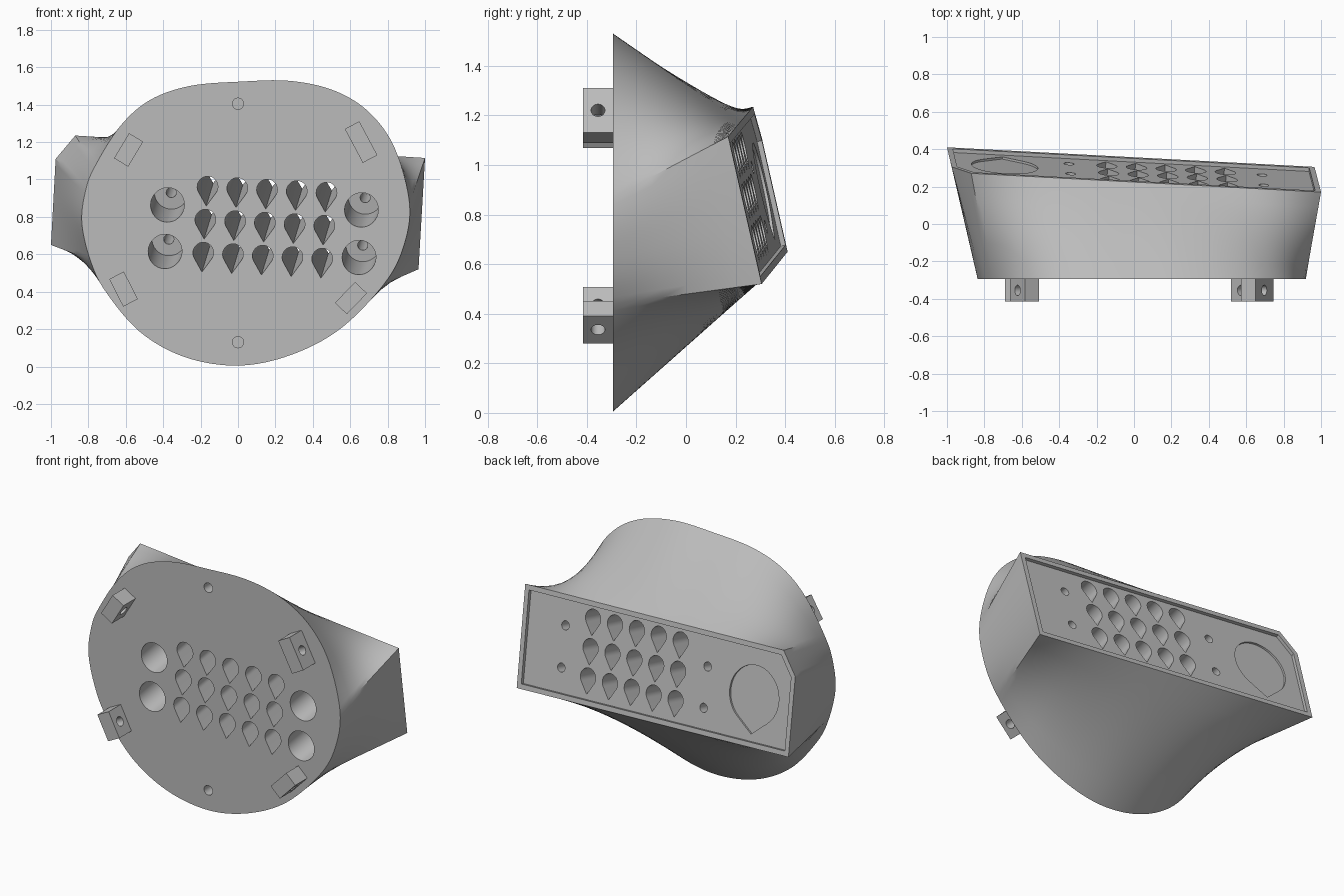
import bpy, bmesh
from math import sin, cos, asin, pi, radians
from mathutils import Vector

cube = bpy.data.objects.get("Cube")
if cube:
    bpy.data.objects.remove(cube, do_unlink=True)

grey = bpy.data.materials.new("plain grey")
grey.use_nodes = True
grey.diffuse_color = (0.5, 0.5, 0.5, 1)
grey.node_tree.nodes["Principled BSDF"].inputs["Base Color"].default_value = grey.diffuse_color

FRONT = -0.295


def loft(bm, rings):
    """Skin a list of equal closed rings and cap both ends."""
    vs = [[bm.verts.new(p) for p in ring] for ring in rings]
    n = len(vs[0])
    for a, b in zip(vs, vs[1:]):
        for i in range(n):
            j = (i + 1) % n
            bm.faces.new((a[i], a[j], b[j], b[i]))
    bm.faces.new(vs[0])
    bm.faces.new(vs[-1])


def make(name, bm):
    bmesh.ops.recalc_face_normals(bm, faces=bm.faces)
    mesh = bpy.data.meshes.new(name)
    bm.to_mesh(mesh)
    bm.free()
    mesh.materials.append(grey)
    ob = bpy.data.objects.new(name, mesh)
    bpy.context.collection.objects.link(ob)
    return ob


def cut_and_shade(ob, cutter_bm):
    cutter = make("cutter", cutter_bm)
    cutter.hide_render = True
    mod = ob.modifiers.new("holes", 'BOOLEAN')
    mod.operation, mod.solver, mod.object = 'DIFFERENCE', 'EXACT', cutter
    bpy.ops.object.select_all(action='DESELECT')
    bpy.context.view_layer.objects.active = ob
    ob.select_set(True)
    bpy.ops.object.modifier_apply(modifier=mod.name)
    bpy.data.objects.remove(cutter, do_unlink=True)
    bpy.ops.object.shade_smooth_by_angle(angle=radians(30))


# Tilted back panel and its local axes
def on_panel(x, z):
    return Vector((x, 0.487 - 0.068 * x - 0.223 * z, z))


normal = Vector((0.068, 1, 0.223)).normalized()
right = Vector((1, 0, -0.055))
right = (right - normal * right.dot(normal)).normalized()
up = right.cross(normal)


def ring(centre, shape, u=right, v=up):
    return [centre + u * a + v * b for a, b in shape]


def circle(r, n=32):
    return [(r * cos(2 * pi * i / n), r * sin(2 * pi * i / n)) for i in range(n)]


def teardrop(r, tip, n=28):
    """Round on top, with straight sides running to a point below."""
    a = asin(r / tip)
    angles = [-a + (pi + 2 * a) * i / n for i in range(n + 1)]
    return [(r * cos(t), r * sin(t)) for t in angles] + [(0, -tip)]


# Front outline, running past the anchors that meet the panel corners
outline = [(.917, .87), (.84, 1.163), (.706, 1.355), (.52, 1.473), (.28, 1.527),
           (.01, 1.523), (-.257, 1.5), (-.47, 1.425), (-.63, 1.285), (-.765, 1.07),
           (-.815, .94), (-.835, .77), (-.79, .57), (-.71, .404), (-.524, .185),
           (-.283, .05), (0, .005), (.278, .06), (.545, .2), (.78, .44), (.885, .64)]
anchors = [0, 9, 10, 12, 19, len(outline)]
corners = [on_panel(x, z) for x, z in
           [(1, 1.115), (-.87, 1.235), (-.975, 1.11), (-1, .65), (.965, .52)]]


def spline(i, t):
    p = [Vector((x, FRONT, z)) for x, z in (outline[(i + k) % len(outline)] for k in (-1, 0, 1, 2))]
    return p[1] + 0.5 * t * (p[2] - p[0] + t * (2 * p[0] - 5 * p[1] + 4 * p[2] - p[3]
                             + t * (3 * (p[1] - p[2]) + p[3] - p[0])))


def inset(pts, w):
    out = []
    for i, p in enumerate(pts):
        a = (p - pts[i - 1]).normalized()
        b = (pts[(i + 1) % len(pts)] - p).normalized()
        out.append(p + (b - a) * w / a.cross(b).length)
    return out


# Body: ruled skin from the outline to the panel, then a rim and recess
inner = inset(corners, 0.03)
front_ring, back_ring, rim_ring = [], [], []
for s in range(5):
    span = [spline(i, k / 8) for i in range(anchors[s], anchors[s + 1]) for k in range(8)]
    span.append(spline(anchors[s + 1] % len(outline), 0))
    dist = [0]
    for a, b in zip(span, span[1:]):
        dist.append(dist[-1] + (b - a).length)
    e = (s + 1) % 5
    for p, d in zip(span[:-1], dist):
        f = d / dist[-1]
        front_ring.append(p)
        back_ring.append(corners[s].lerp(corners[e], f))
        rim_ring.append(inner[s].lerp(inner[e], f))
rings = [[a.lerp(b, k / 6) for a, b in zip(front_ring, back_ring)] for k in range(7)]
rings += [rim_ring, [p - normal * 0.02 for p in rim_ring]]
bm = bmesh.new()
loft(bm, rings)
body = make("body", bm)

cuts = bmesh.new()
# Grid of teardrop passages
drop = [(a, b + 0.0225) for a, b in teardrop(0.055, 0.1)]
for row in (-1, 0, 1):
    for col in range(-2, 3):
        c = Vector((0.142 + 0.159 * col - 0.0115 * row, FRONT, 0.745 - 0.008 * col - 0.1765 * row))
        loft(cuts, [ring(c + normal * t, drop) for t in (-0.1, 0.9)])
# Stepped bores: wide at the front, narrow at the panel
for x, z in [(.66, .837), (.647, .583), (-.377, .864), (-.39, .615)]:
    c = Vector((x, FRONT, z))
    loft(cuts, [ring(c + normal * t, circle(r)) for t, r in
                ((-0.1, 0.09), (0.3, 0.09), (0.3, 0.027), (0.9, 0.027))])
# Blind dimples at top and bottom of the front
for z in (1.405, 0.13):
    loft(cuts, [ring(Vector((0, y, z)), circle(0.03), Vector((1, 0, 0)), Vector((0, 0, 1)))
                for y in (FRONT - 0.1, FRONT + 0.08)])
# Shallow large teardrop pocket on the panel
c = on_panel(-0.69, 0.92)
loft(cuts, [ring(c + normal * t, teardrop(0.178, 0.225, 48)) for t in (-0.032, 0.1)])
cut_and_shade(body, cuts)

# Mounting lugs with cross holes
lugs = [("upper_right_lug", -.585, 1.158, .156, 59), ("upper_left_lug", .658, 1.2, .205, -62),
        ("lower_right_lug", -.612, .414, .165, -63), ("lower_left_lug", .604, .366, .155, 46)]
for name, x, z, length, angle in lugs:
    t = radians(angle)
    along, across, depth = Vector((cos(t), 0, sin(t))), Vector((-sin(t), 0, cos(t))), Vector((0, 1, 0))
    h, w = length / 2, 0.044
    bm = bmesh.new()
    loft(bm, [ring(Vector((x, y, z)), [(-h, -w), (h, -w), (h, w), (-h, w)], along, across)
              for y in (-0.415, FRONT)])
    hole = bmesh.new()
    loft(hole, [ring(Vector((x, -0.355, z)) + across * k, circle(0.028), along, depth)
                for k in (-0.2, 0.2)])
    cut_and_shade(make(name, bm), hole)
